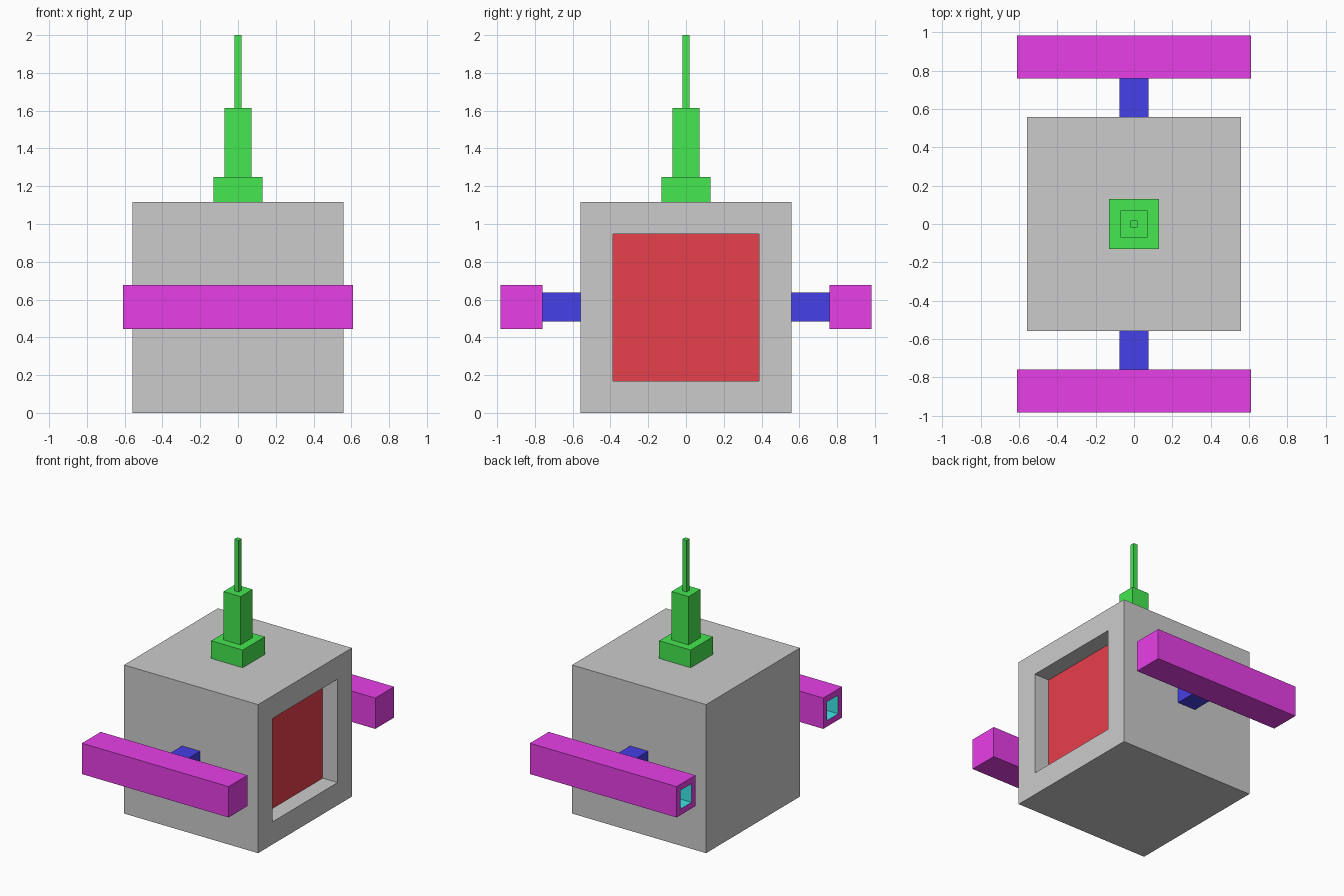
import bpy, bmesh
from mathutils import Vector

if "Cube" in bpy.data.objects:
    bpy.data.objects.remove(bpy.data.objects["Cube"])


def material(name, rgb):
    m = bpy.data.materials.new(name)
    m.diffuse_color = (*rgb, 1)
    m.use_nodes = True
    m.node_tree.nodes["Principled BSDF"].inputs["Base Color"].default_value = m.diffuse_color
    return m


RED = material("red", (0.8, 0.05, 0.07))
GREEN = material("green", (0.06, 0.8, 0.08))
BLUE = material("blue", (0.06, 0.05, 0.8))
MAGENTA = material("magenta", (0.8, 0.05, 0.8))
CYAN = material("cyan", (0.05, 0.8, 0.8))


def box(name, centre, size, mats=(), recess=None):
    """Box; recess = (face direction, rim, depth, wall slot, floor slot)."""
    bm = bmesh.new()
    bmesh.ops.create_cube(bm, size=1)
    bmesh.ops.scale(bm, vec=size, verts=bm.verts)
    bmesh.ops.translate(bm, vec=centre, verts=bm.verts)
    bm.normal_update()
    if recess:
        direction, rim, depth, wall_slot, floor_slot = recess
        face = max(bm.faces, key=lambda f: f.normal.dot(Vector(direction)))
        bmesh.ops.inset_individual(bm, faces=[face], thickness=rim, use_even_offset=True)
        walls = bmesh.ops.inset_individual(bm, faces=[face], thickness=0, depth=-depth)
        for f in walls["faces"]:
            f.material_index = wall_slot
        face.material_index = floor_slot
    mesh = bpy.data.meshes.new(name)
    bm.to_mesh(mesh)
    bm.free()
    for m in mats:
        mesh.materials.append(m)
    ob = bpy.data.objects.new(name, mesh)
    bpy.context.collection.objects.link(ob)
    return ob


# Cube body with a recessed red screen on the right side
GREY = material("grey", (0.8, 0.8, 0.8))
box("body", (0, 0, 0.5585), (1.115, 1.115, 1.117), (GREY, RED),
    recess=((1, 0, 0), 0.17, 0.124, 0, 1))

# Stepped antenna on top
for name, half, z0, z1 in (("antenna_base", 0.131, 1.117, 1.25),
                           ("antenna_mast", 0.071, 1.25, 1.613),
                           ("antenna_tip", 0.018, 1.613, 2.0)):
    box(name, (0, 0, (z0 + z1) / 2), (2 * half, 2 * half, z1 - z0), (GREEN,))

# Arms front and back: short connector and a bar with a hollow left end
for side, s in (("front", -1), ("back", 1)):
    box(side + "_connector", (0, s * 0.6585, 0.561), (0.15, 0.203, 0.153), (BLUE,))
    box(side + "_bar", (0, s * 0.8715, 0.561), (1.22, 0.223, 0.232), (MAGENTA, CYAN),
        recess=((-1, 0, 0), 0.046, 0.2, 1, 1))
